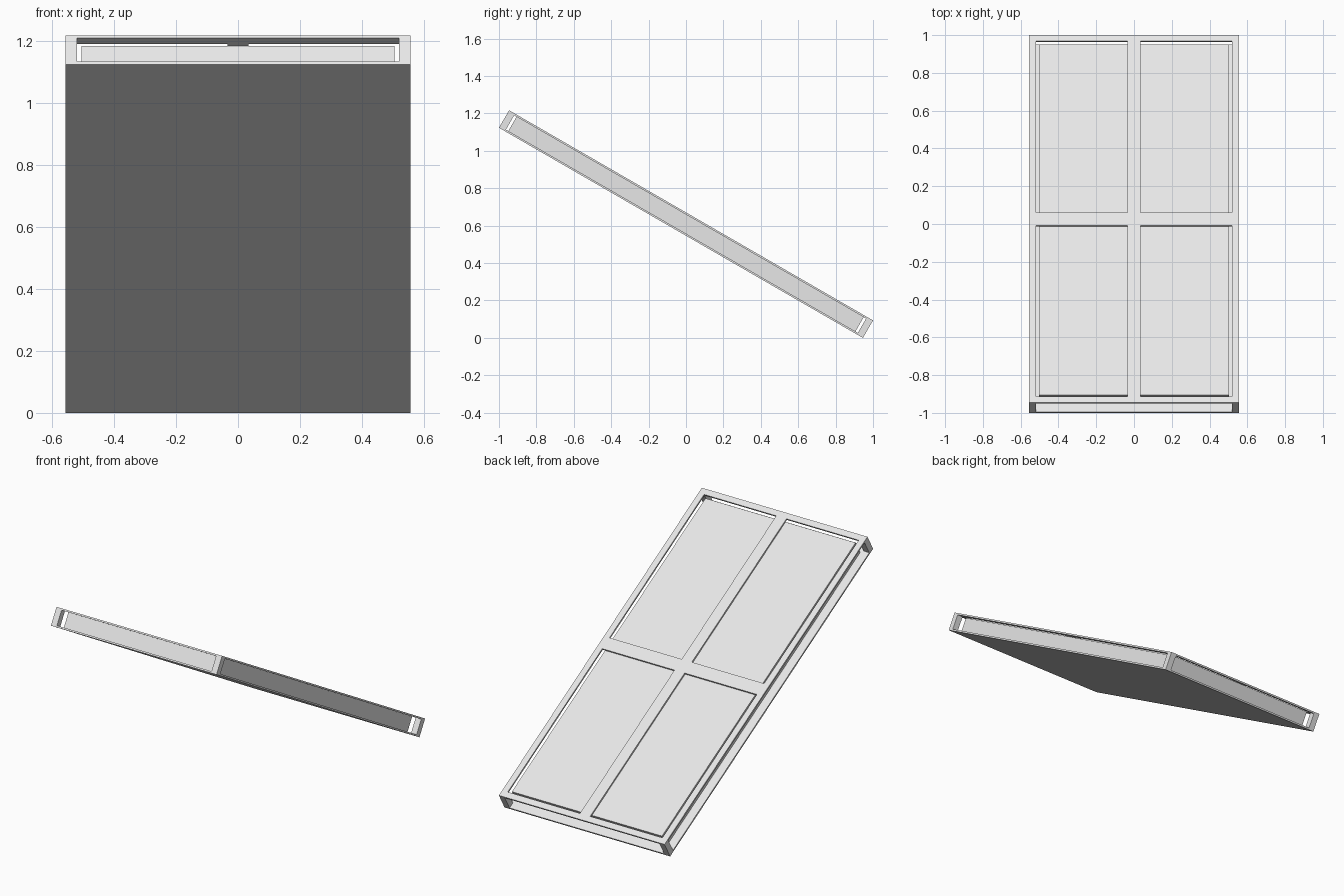
import bpy
from math import radians, sin, cos
from mathutils import Matrix

cube = bpy.data.objects.get("Cube")
if cube:
    bpy.data.objects.remove(cube, do_unlink=True)

# Overall sizes, measured in the untilted slab
WIDTH, LENGTH, DEPTH = 1.112, 2.247, 0.108
SHEET = 0.01      # thickness of the top frame and bottom sheet
RIM = 0.037       # width of the outer rim and corner posts
RECESS = 0.052    # distance from the edge to the inner core
TILT = radians(30)

grey = bpy.data.materials.new("light_grey")
grey.use_nodes = True
COLOUR = (0.8, 0.8, 0.8, 1)
grey.diffuse_color = COLOUR
grey.node_tree.nodes["Principled BSDF"].inputs["Base Color"].default_value = COLOUR

lift = (LENGTH * sin(TILT) + DEPTH * cos(TILT)) / 2
PLACE = Matrix.Translation((0, 0, lift)) @ Matrix.Rotation(-TILT, 4, "X")


def box(name, centre, size):
    """Flat-faced box placed in slab space, then tilted."""
    bpy.ops.mesh.primitive_cube_add(size=1)
    ob = bpy.context.object
    ob.name = name
    ob.data.materials.append(grey)
    ob.data.transform(PLACE @ Matrix.Translation(centre) @ Matrix.Diagonal((*size, 1)))
    return ob


top = (DEPTH - SHEET) / 2
inner = DEPTH - 2 * SHEET

# Bottom sheet and recessed core
box("bottom_sheet", (0, 0, -top), (WIDTH, LENGTH, SHEET))
box("inner_core", (0, 0, 0), (WIDTH - 2 * RECESS, LENGTH - 2 * RECESS, inner))

# Top frame: outer rails, then the crossing middle bars
for side, label in ((-1, "right"), (1, "left")):
    box(f"{label}_rail", (side * (WIDTH - RIM) / 2, 0, top), (RIM, LENGTH, SHEET))
for end, label in ((-1, "front"), (1, "back")):
    box(f"{label}_rail", (0, end * (LENGTH - RIM) / 2, top), (WIDTH - 2 * RIM, RIM, SHEET))
box("long_middle_bar", (0, 0, top), (0.068, LENGTH - 2 * RIM, SHEET))
for side, label in ((-1, "right"), (1, "left")):
    span = WIDTH / 2 - RIM - 0.034
    box(f"{label}_cross_bar", (side * (0.034 + span / 2), 0, top), (span, 0.08, SHEET))

# Corner posts between the bottom sheet and the top frame
for side, x_label in ((-1, "right"), (1, "left")):
    for end, y_label in ((-1, "front"), (1, "back")):
        box(f"{y_label}_{x_label}_post",
            (side * (WIDTH - RIM) / 2, end * (LENGTH - RIM) / 2, 0), (RIM, RIM, inner))
